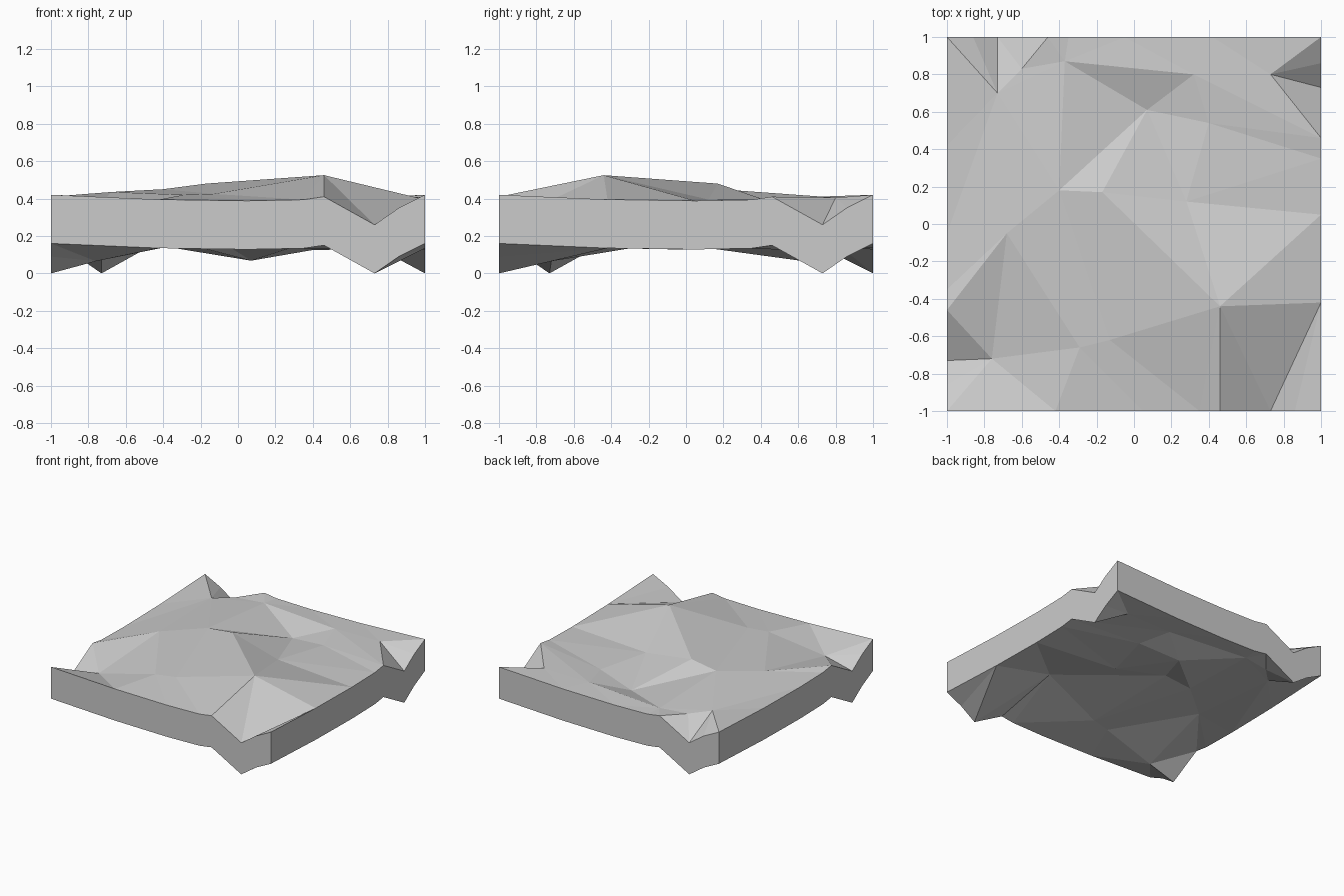
import bpy
import bmesh
from mathutils import Vector
from mathutils.geometry import delaunay_2d_cdt

if "Cube" in bpy.data.objects:
    bpy.data.objects.remove(bpy.data.objects["Cube"])

THICK = 0.26

# The same height profile runs along all four borders (t, z)
PROFILE = [(-1, .42), (-.42, .395), (.05, .388), (.35, .394), (.46, .41),
           (.73, .26), (.86, .35), (.92, .38)]

pts = {}
for i, (t, z) in enumerate(PROFILE):
    pts["front%d" % i] = (t, -1, z)
    pts["right%d" % i] = (1, t, z)
    # back and left borders carry the mirrored profile
    if i:
        pts["back%d" % i] = (-t, 1, z)
        pts["left%d" % i] = (-1, -t, z)
pts["back0"] = (1, 1, .42)
pts["left0"] = (-1, 1, .42)

# Interior hills and dips
pts.update({
    "A": (.46, -.44, .525), "B": (-.17, .17, .48), "C": (-.40, .18, .45),
    "D": (-.68, -.05, .435), "E": (-.76, -.72, .325), "F": (.07, .61, .328),
    "G": (.28, .12, .395), "H": (.40, .54, .385), "I": (.32, .80, .40),
    "J": (-.37, .87, .40), "K": (-.60, .83, .40), "L": (-.73, .70, .41),
    "M": (.73, .80, .405), "N": (-.29, -.66, .42), "O": (-.13, -.62, .425),
})

# Visible ridge and valley lines
RIDGES = """A-front4 A-right1 front5-right1 A-right2 A-B B-C C-D D-E E-N N-O O-A
E-left5 D-left4 D-left2 L-left2 L-D L-back5 L-back7 K-L K-back4 J-K J-C J-F F-G
F-I J-I G-A G-B G-H H-F H-I H-right4 H-right3 I-right4 I-M M-right4 M-right5
M-back0 C-N D-N B-O N-front1 N-front2 O-front3 E-front1 E-front0 G-right2"""

names = list(pts)
edges = [tuple(names.index(n) for n in e.split("-")) for e in RIDGES.split()]
flat = [Vector(pts[n][:2]) for n in names]
verts, _, faces, orig, _, _ = delaunay_2d_cdt(flat, edges, [], 0, 1e-5)

# Top surface, then a straight drop to the parallel underside
bm = bmesh.new()
top, low = [], []
for co, src in zip(verts, orig):
    z = pts[names[src[0]]][2] if src else .40
    top.append(bm.verts.new((co.x, co.y, z)))
    low.append(bm.verts.new((co.x, co.y, z - THICK)))
for f in faces:
    bm.faces.new([top[i] for i in f])
    bm.faces.new([low[i] for i in reversed(f)])

# Side walls
pair = dict(zip(top, low))
for e in [e for e in bm.edges if e.is_boundary and e.verts[0] in pair]:
    a, b = e.verts
    bm.faces.new((a, b, pair[b], pair[a]))
bmesh.ops.recalc_face_normals(bm, faces=bm.faces)

mesh = bpy.data.meshes.new("terrain_tile")
bm.to_mesh(mesh)
bm.free()
bpy.context.collection.objects.link(bpy.data.objects.new("terrain_tile", mesh))
